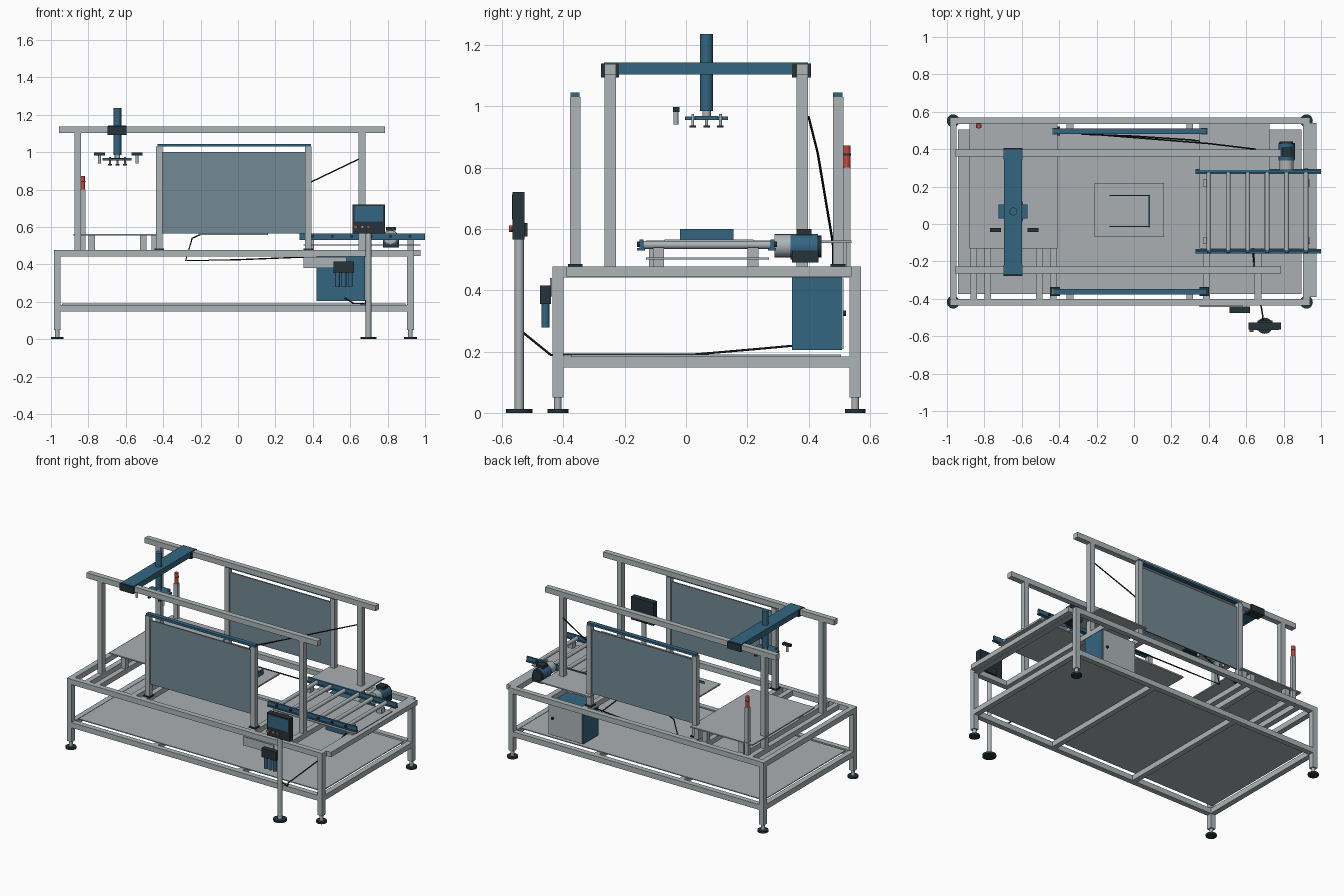
import bpy, math
from mathutils import Vector


def mat(name, c):
    m = bpy.data.materials.new(name)
    m.diffuse_color = (*c, 1)
    return m


GREY = mat("light_grey", (0.42, 0.46, 0.475))
SHEET = mat("sheet_grey", (0.40, 0.43, 0.45))
BLUE = mat("steel_blue", (0.034, 0.13, 0.22))
DARK = mat("dark_slate", (0.018, 0.033, 0.04))
GLASS = mat("tinted_panel", (0.17, 0.25, 0.295))
RED = mat("signal_red", (0.55, 0.06, 0.045))
BLACK = mat("cable_black", (0.008, 0.009, 0.01))


def finish(name, verts, faces, m):
    me = bpy.data.meshes.new(name)
    me.from_pydata(verts, [], faces)
    me.materials.append(m)
    ob = bpy.data.objects.new(name, me)
    bpy.context.collection.objects.link(ob)
    return ob


def box(name, x0, x1, y0, y1, z0, z1, m):
    v = [(x, y, z) for z in (z0, z1) for x, y in ((x0, y0), (x1, y0), (x1, y1), (x0, y1))]
    f = [(3, 2, 1, 0), (4, 5, 6, 7)]
    f += [(i, (i + 1) % 4, (i + 1) % 4 + 4, i + 4) for i in range(4)]
    return finish(name, v, f, m)


def rod(name, a, b, r, m, n=20):
    # cylinder between two points
    a, b = Vector(a), Vector(b)
    q = (b - a).to_track_quat('Z', 'Y')
    ring = [Vector((r * math.cos(2 * math.pi * i / n), r * math.sin(2 * math.pi * i / n), 0)) for i in range(n)]
    v = [q @ p + a for p in ring] + [q @ p + b for p in ring]
    f = [tuple(range(n))[::-1], tuple(range(n, 2 * n))]
    f += [(i, (i + 1) % n, (i + 1) % n + n, i + n) for i in range(n)]
    ob = finish(name, v, f, m)
    for p in ob.data.polygons:
        p.use_smooth = len(p.vertices) == 4
    ob.data.set_sharp_from_angle(angle=math.radians(40))
    return ob


def cable(name, pts, r=0.004):
    cu = bpy.data.curves.new(name, 'CURVE')
    cu.dimensions = '3D'
    cu.bevel_depth = r
    cu.bevel_resolution = 1
    s = cu.splines.new('POLY')
    s.points.add(len(pts) - 1)
    for p, co in zip(s.points, pts):
        p.co = (*co, 1)
    cu.materials.append(BLACK)
    ob = bpy.data.objects.new(name, cu)
    bpy.context.collection.objects.link(ob)


# Base frame: legs, feet, upper and lower rails
X0, X1, Y0, Y1, W = -0.985, 0.94, -0.436, 0.57, 0.036
for x in (X0, X1 - W):
    for y in (Y0, Y1 - W):
        cx, cy = x + W / 2, y + W / 2
        box("frame_leg", x, x + W, y, y + W, 0.05, 0.478, GREY)
        rod("foot_stem", (cx, cy, 0.01), (cx, cy, 0.05), 0.012, GREY)
        rod("foot_pad", (cx, cy, 0), (cx, cy, 0.013), 0.034, DARK)
for z in (0.148, 0.442):
    for y in (Y0, Y1 - W):
        box("frame_long_rail", X0 + W, X1 - W, y, y + W, z, z + W, GREY)
    for x in (X0, X1 - W):
        box("frame_end_rail", x, x + W, Y0 + W, Y1 - W, z, z + W, GREY)
for x in (-0.36, 0.28):
    box("lower_cross_rail", x, x + W, Y0 + W, Y1 - W, 0.148, 0.184, GREY)
box("lower_floor_panel", -0.94, 0.895, -0.375, 0.505, 0.184, 0.19, SHEET)
for x in (-0.875, -0.80, -0.525, -0.45, 0.37, 0.645):
    box("upper_cross_rail", x, x + W, Y0 + W, Y1 - W, 0.442, 0.477, GREY)
box("end_strip", X1, 0.975, -0.39, 0.54, 0.445, 0.478, GREY)

# Infeed table on short legs
box("infeed_plate", -0.88, -0.41, -0.13, 0.54, 0.554, 0.562, SHEET)
for x in (-0.80, -0.525, -0.462):
    for y in (-0.12, 0.49):
        box("infeed_leg", x, x + 0.035, y, y + 0.035, 0.477, 0.554, GREY)

# Centre plate with a shallow stop bracket
box("centre_plate", -0.21, 0.16, -0.07, 0.22, 0.556, 0.566, SHEET)
box("centre_stop", 0.078, 0.085, -0.02, 0.155, 0.566, 0.6, BLUE)
for y in (-0.016, 0.15):
    box("centre_guide", -0.13, 0.08, y, y + 0.005, 0.566, 0.58, BLUE)

# Roller conveyor with its pan and supports
box("conveyor_pan", 0.35, 0.975, -0.13, 0.27, 0.500, 0.506, SHEET)
box("outfeed_plate", 0.35, 0.725, 0.29, 0.54, 0.554, 0.562, SHEET)
for y in (-0.108, 0.20):
    for x in (0.37, 0.905):
        box("conveyor_leg", x, x + W, y, y + 0.037, 0.477, 0.54, GREY)
for y, s in ((-0.145, -1), (0.282, 1)):
    box("conveyor_side", 0.33, 1.0, y - 0.006, y + 0.006, 0.53, 0.565, BLUE)
    box("conveyor_lip", 0.33, 1.0, y - 0.014, y + 0.012, 0.53, 0.538, BLUE)
    for i in range(6):
        x = 0.40 + 0.104 * i
        rod("roller_end", (x, y - 0.014, 0.55), (x, y + 0.014, 0.55), 0.009, DARK, 12)
for i in range(6):
    x = 0.40 + 0.104 * i
    rod("roller", (x, -0.139, 0.548), (x, 0.276, 0.548), 0.013, GREY)

# Conveyor drive
rod("drive_gearbox", (0.815, 0.288, 0.545), (0.815, 0.345, 0.545), 0.038, GREY)
rod("drive_motor", (0.815, 0.34, 0.542), (0.815, 0.43, 0.542), 0.042, BLUE)
box("drive_terminal_box", 0.775, 0.86, 0.345, 0.432, 0.49, 0.53, DARK)
box("drive_top_cap", 0.79, 0.845, 0.36, 0.41, 0.58, 0.6, DARK)
rod("drive_fan_cover", (0.815, 0.43, 0.542), (0.815, 0.442, 0.542), 0.036, DARK)

# Side guards
for yc in (-0.361, 0.496):
    for x in (-0.438, 0.358):
        box("guard_post", x, x + 0.035, yc - 0.017, yc + 0.017, 0.484, 1.03, GREY)
        box("guard_post_foot", x - 0.008, x + 0.043, yc - 0.024, yc + 0.024, 0.478, 0.486, DARK)
    box("guard_top_rail", -0.43, 0.39, yc - 0.016, yc + 0.014, 1.03, 1.045, BLUE)
    box("guard_panel", -0.405, 0.36, yc - 0.005, yc + 0.005, 0.565, 1.0, GLASS)

# Gantry posts and runways
for y in (-0.265, 0.361):
    for x in (-0.875, 0.645):
        box("gantry_post", x, x + W, y, y + 0.037, 0.477, 1.102, GREY)
    box("gantry_rail", -0.957, 0.785, y, y + 0.037, 1.102, 1.138, GREY)

# Travelling arm with lift column
box("gantry_arm", -0.695, -0.6, -0.268, 0.398, 1.104, 1.142, BLUE)
for y0, y1 in ((-0.278, -0.218), (0.345, 0.407)):
    box("arm_carriage", -0.699, -0.596, y0, y1, 1.093, 1.139, DARK)
CX, CY = -0.645, 0.067
rod("lift_column", (CX, CY, 0.985), (CX, CY, 1.235), 0.021, BLUE)
rod("lift_stem", (CX, CY, 0.965), (CX, CY, 0.985), 0.014, GREY)
box("gripper_plate", -0.725, -0.57, 0.03, 0.105, 0.955, 0.968, BLUE)
box("gripper_cross", -0.69, -0.605, -0.003, 0.137, 0.955, 0.967, BLUE)
for dx, dy in ((-0.04, -0.045), (0.04, -0.045), (0, 0), (-0.04, 0.045), (0.04, 0.045)):
    x, y = CX + dx, CY + dy
    rod("suction_stem", (x, y, 0.936), (x, y, 0.974), 0.005, GREY, 10)
    rod("suction_cup", (x, y, 0.93), (x, y, 0.937), 0.011, DARK, 14)
for x in (-0.74, -0.54):
    box("sensor_bracket", x - 0.03, x + 0.03, -0.043, -0.022, 0.982, 0.997, DARK)
    rod("sensor_rod", (x, -0.033, 0.94), (x, -0.033, 0.984), 0.008, GREY, 12)

# Signal beacon
bx, by = -0.83, 0.524
box("beacon_post", bx - 0.014, bx + 0.014, by - 0.012, by + 0.012, 0.477, 0.80, GREY)
rod("beacon_lower_lamp", (bx, by, 0.80), (bx, by, 0.84), 0.013, RED)
rod("beacon_band", (bx, by, 0.84), (bx, by, 0.846), 0.0135, DARK)
rod("beacon_upper_lamp", (bx, by, 0.846), (bx, by, 0.872), 0.013, RED)

# Electrical cabinet
box("cabinet", 0.42, 0.68, 0.345, 0.508, 0.205, 0.441, BLUE)
box("cabinet_door", 0.424, 0.676, 0.508, 0.514, 0.209, 0.438, GREY)
rod("cabinet_knob", (0.645, 0.512, 0.325), (0.645, 0.522, 0.325), 0.009, DARK, 12)

# Operator panel on a floor stand
px, py = 0.698, -0.544
rod("stand_base", (px, py, 0), (px, py, 0.013), 0.043, DARK)
rod("stand_pole", (px, py, 0.012), (px, py, 0.57), 0.015, GREY)
box("operator_panel", 0.613, 0.785, -0.565, -0.526, 0.565, 0.72, DARK)
box("operator_panel_back", 0.66, 0.74, -0.526, -0.517, 0.575, 0.62, DARK)
box("operator_screen", 0.624, 0.774, -0.568, -0.565, 0.63, 0.712, BLUE)
rod("stop_button", (0.628, -0.578, 0.6), (0.628, -0.565, 0.6), 0.011, RED, 14)
rod("small_button", (0.697, -0.571, 0.6), (0.697, -0.565, 0.6), 0.007, RED, 12)
rod("grey_button", (0.665, -0.571, 0.6), (0.665, -0.565, 0.6), 0.006, GREY, 12)

# Valve unit on the front rail
box("valve_mount", 0.35, 0.58, -0.444, -0.437, 0.38, 0.44, GREY)
box("valve_block", 0.51, 0.62, -0.476, -0.441, 0.355, 0.415, DARK)
for x in (0.532, 0.566, 0.6):
    rod("filter_bowl", (x, -0.458, 0.278), (x, -0.458, 0.356), 0.013, BLUE, 16)

# Cables
cable("gantry_cable", [(0.65, 0.40, 0.965), (0.40, 0.43, 0.845), (-0.2, 0.478, 0.56), (-0.245, 0.48, 0.54),
                       (-0.28, 0.48, 0.42), (0.0, 0.47, 0.425), (0.3, 0.45, 0.437), (0.45, 0.43, 0.437)])
cable("floor_cable", [(0.57, 0.36, 0.22), (0.59, 0.25, 0.21), (0.62, 0.02, 0.19), (0.66, -0.40, 0.19),
                      (0.68, -0.44, 0.188), (0.695, -0.535, 0.265)])
